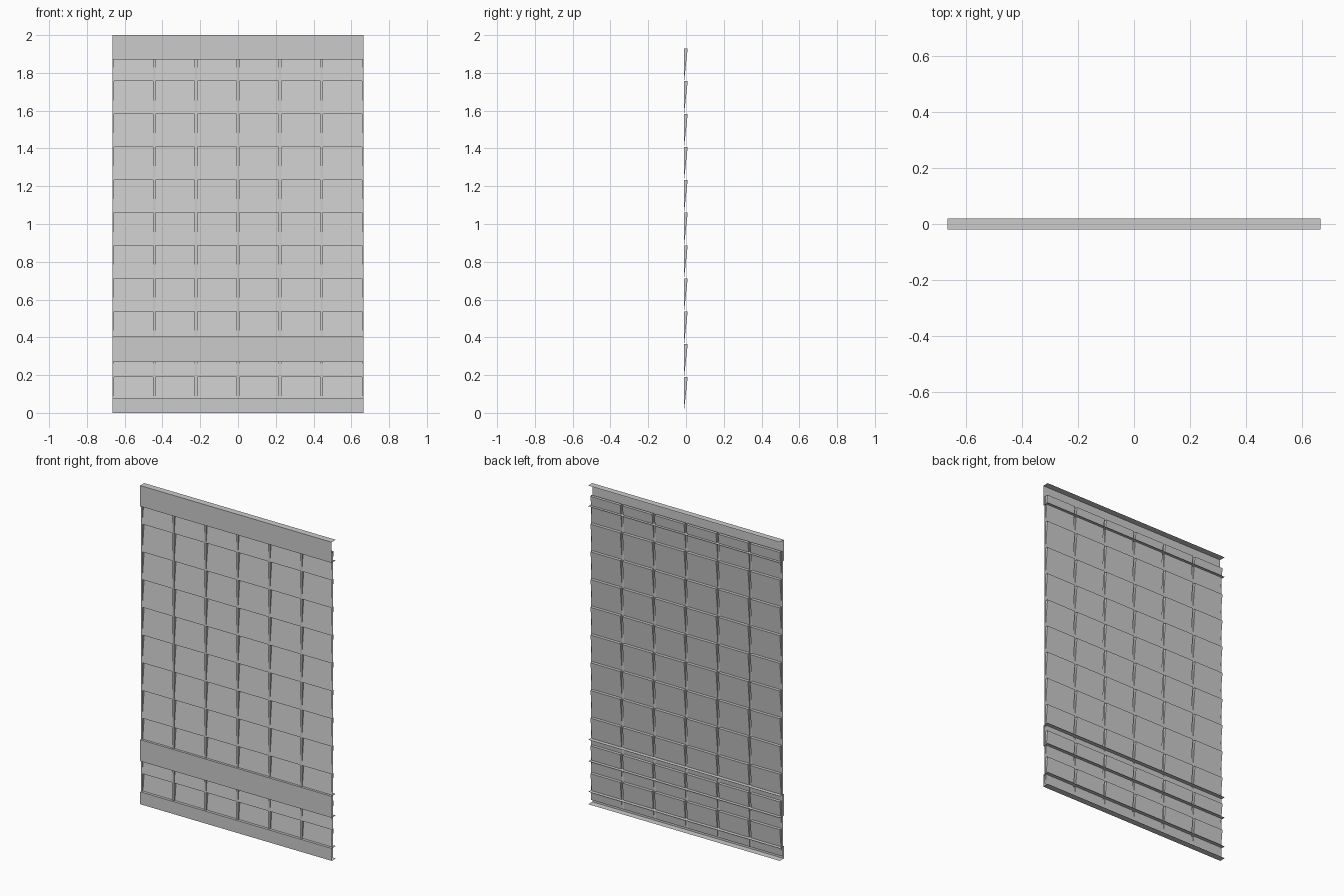
import bpy, bmesh

if "Cube" in bpy.data.objects:
    bpy.data.objects.remove(bpy.data.objects["Cube"])

W = 0.665                  # half width
COLS, ROWS = 6, 11
Z0, Z1 = 0.016, 1.93       # pressed sheet height range
FRONT, BACK = -0.01, 0.009 # sheet depth range
RIB = 0.0075               # half width of the flat rib between pockets


def finish(bm, name):
    bmesh.ops.remove_doubles(bm, verts=bm.verts, dist=0.0001)
    me = bpy.data.meshes.new(name)
    bm.to_mesh(me)
    bm.free()
    ob = bpy.data.objects.new(name, me)
    bpy.context.collection.objects.link(ob)
    return ob


def face(bm, *pts):
    bm.faces.new([bm.verts.new(p) for p in pts])


# Pressed sheet: grid of wedge pockets, deepest at the top of each row
bm = bmesh.new()
pw, ph = 2 * W / COLS, (Z1 - Z0) / ROWS
for c in range(COLS):
    for r in range(ROWS):
        xl, xr = -W + c * pw, -W + (c + 1) * pw
        a, b = xl + RIB, xr - RIB
        zb, zt = Z0 + r * ph, Z0 + (r + 1) * ph
        for p, q in ((xl, a), (b, xr)):                       # flat ribs
            face(bm, (p, FRONT, zb), (q, FRONT, zb), (q, FRONT, zt), (p, FRONT, zt))
        face(bm, (a, FRONT, zb), (b, FRONT, zb), (b, BACK, zt), (a, BACK, zt))      # slope
        face(bm, (a, FRONT, zt), (a, BACK, zt), (b, BACK, zt), (b, FRONT, zt))      # ledge
        face(bm, (a, FRONT, zb), (a, BACK, zt), (a, FRONT, zt))                     # cheeks
        face(bm, (b, FRONT, zb), (b, FRONT, zt), (b, BACK, zt))
finish(bm, "pressed_sheet")


# Rails: open-backed channels with flanges passing behind the sheet
def rail(name, z0, z1, y0=-0.02, y1=0.02):
    bm = bmesh.new()
    prof = [(y1, z0), (y0, z0), (y0, z1), (y1, z1)]
    for (ya, za), (yb, zb) in zip(prof, prof[1:]):
        face(bm, (-W, ya, za), (W, ya, za), (W, yb, zb), (-W, yb, zb))
    finish(bm, name)


rail("top_rail", 1.87, 2.0)
rail("middle_rail", 0.27, 0.405)
rail("bottom_rail", 0.0, 0.078)
